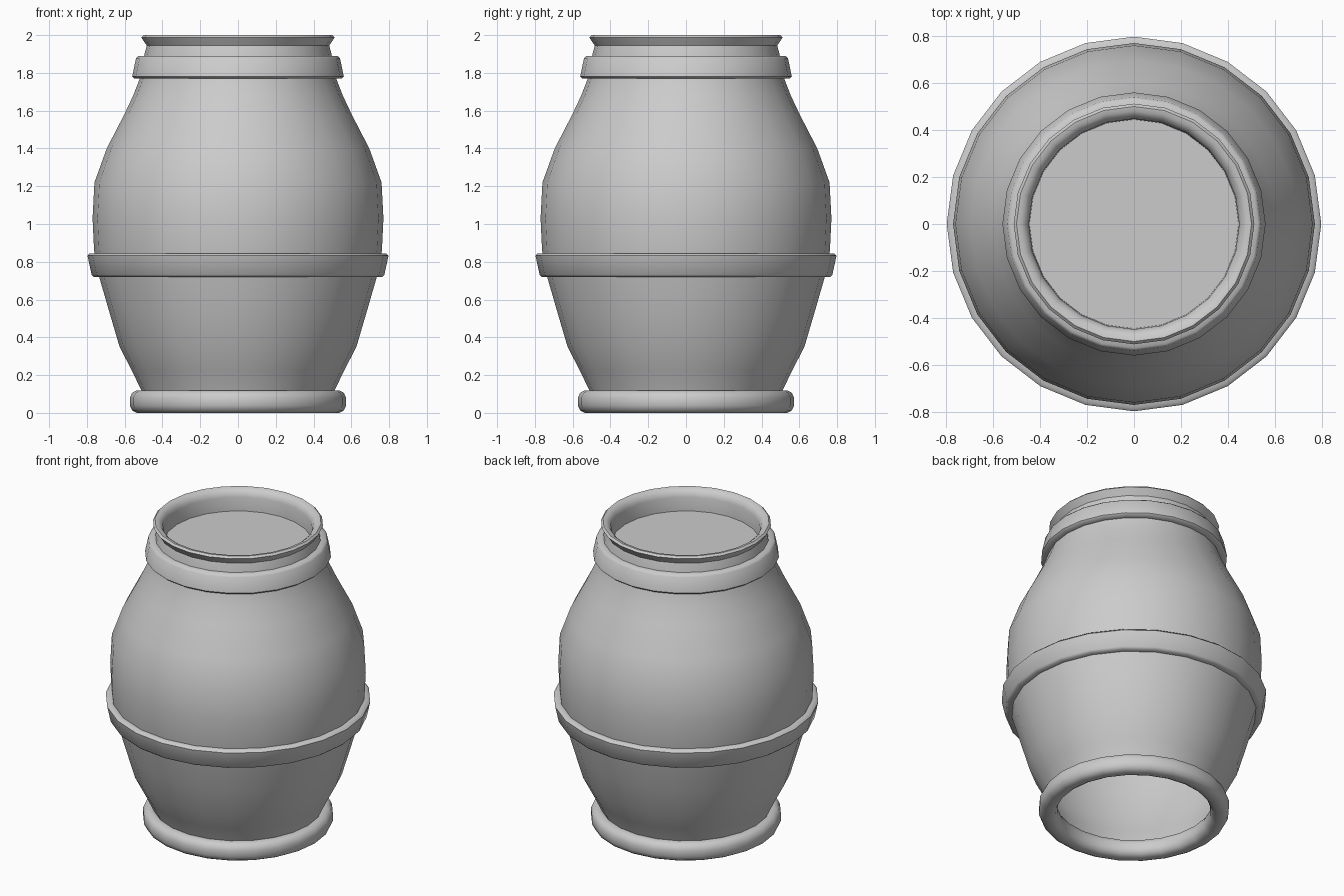
import bpy
import math

if "Cube" in bpy.data.objects:
    bpy.data.objects.remove(bpy.data.objects["Cube"])

SIDES = 24


def lathe(name, profile, closed=False, cap_end=False, angle=40):
    """Revolve (radius, z) points about the z axis."""
    verts, faces = [], []
    for r, z in profile:
        for i in range(SIDES):
            a = 2 * math.pi * i / SIDES
            verts.append((r * math.cos(a), r * math.sin(a), z))
    n = len(profile)
    for k in range(n if closed else n - 1):
        lo, hi = k * SIDES, ((k + 1) % n) * SIDES
        for i in range(SIDES):
            j = (i + 1) % SIDES
            faces.append((lo + i, lo + j, hi + j, hi + i))
    if cap_end:
        faces.append(tuple((n - 1) * SIDES + i for i in range(SIDES)))
    mesh = bpy.data.meshes.new(name)
    mesh.from_pydata(verts, [], faces)
    obj = bpy.data.objects.new(name, mesh)
    bpy.context.collection.objects.link(obj)
    bpy.ops.object.select_all(action='DESELECT')
    obj.select_set(True)
    bpy.context.view_layer.objects.active = obj
    bpy.ops.object.shade_smooth_by_angle(angle=math.radians(angle))
    return obj


def band(name, z0, z1, r0, r1, inner0, inner1):
    """Hoop with softened outer edges and its back tucked into the body."""
    b = 0.012
    lathe(name, [(inner0, z0), (r0 - b, z0), (r0, z0 + b), (r1, z1 - b),
                 (r1 - b, z1), (inner1, z1)], closed=True, angle=50)


# Barrel wall, open underneath, with flared lip and sunken lid
lathe("barrel_body", [
    (0.49, 0.06), (0.512, 0.12), (0.56, 0.22), (0.627, 0.35), (0.68, 0.53),
    (0.735, 0.72), (0.762, 0.86), (0.77, 1.03), (0.76, 1.22), (0.695, 1.40),
    (0.602, 1.58), (0.555, 1.68), (0.52, 1.77), (0.505, 1.84), (0.495, 1.90),
    (0.483, 1.945), (0.50, 1.97), (0.512, 1.988), (0.50, 2.0), (0.48, 1.997),
    (0.458, 1.98), (0.448, 1.95), (0.445, 1.86)], cap_end=True)

# Hoops
band("upper_hoop", 1.77, 1.89, 0.56, 0.54, 0.51, 0.49)
band("lower_hoop", 0.72, 0.845, 0.775, 0.797, 0.73, 0.755)

# Rounded foot ring
foot = []
for i in range(12):
    a = 2 * math.pi * (i + 0.5) / 12
    c, s = math.cos(a), math.sin(a)
    foot.append((0.517 + 0.057 * math.copysign(abs(c) ** 0.8, c),
                 0.06 + 0.0615 * math.copysign(abs(s) ** 0.8, s)))
zmin = min(z for _, z in foot)
foot = [(r, z - zmin) for r, z in foot]
lathe("foot_ring", foot, closed=True, angle=60)
